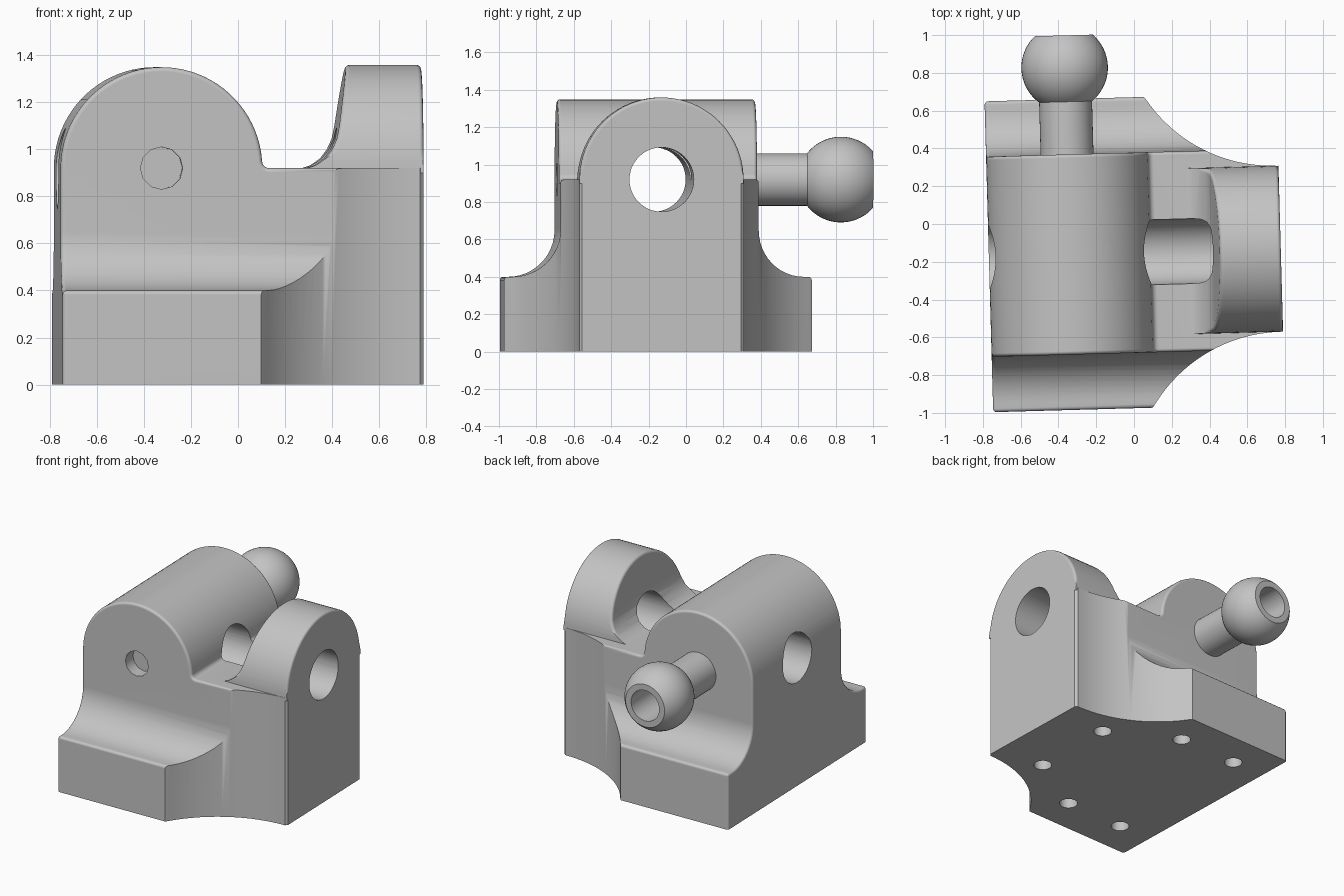
import bpy, bmesh
from math import sin, cos, radians, pi
from mathutils import Matrix, Vector

if "Cube" in bpy.data.objects:
    bpy.data.objects.remove(bpy.data.objects["Cube"], do_unlink=True)

PLACE = Matrix.Rotation(radians(1.6), 4, 'Z') @ Matrix.Translation((0, -0.152, 0))
AXIS_Z = 0.92      # height shared by barrel, lug bore and ball stud
BARREL_X = -0.344

grey = bpy.data.materials.new("plain_grey")
grey.use_nodes = True
grey.diffuse_color = (0.55, 0.55, 0.55, 1)
grey.node_tree.nodes["Principled BSDF"].inputs["Base Color"].default_value = grey.diffuse_color


def arc(u, v, r, start, end, n):
    angles = [radians(start + (end - start) * i / n) for i in range(n + 1)]
    return [(u + r * cos(a), v + r * sin(a)) for a in angles]


def circle(u, v, r, n=48):
    return arc(u, v, r, 0, 360, n)[:-1]


def mirrored(half):
    return half + [(-u, v) for u, v in reversed(half)]


def add_object(name, bm):
    bmesh.ops.recalc_face_normals(bm, faces=bm.faces)
    mesh = bpy.data.meshes.new(name)
    bm.to_mesh(mesh)
    bm.free()
    ob = bpy.data.objects.new(name, mesh)
    bpy.context.collection.objects.link(ob)
    return ob


def prism(name, points, axis, low, high):
    """Extrude a flat outline along the x, y or z axis."""
    place = {'x': lambda u, v, w: (w, u, v),
             'y': lambda u, v, w: (u, w, v),
             'z': lambda u, v, w: (u, v, w)}[axis]
    bm = bmesh.new()
    face = bm.faces.new([bm.verts.new(place(u, v, low)) for u, v in points])
    out = bmesh.ops.extrude_face_region(bm, geom=[face])
    moved = [g for g in out["geom"] if isinstance(g, bmesh.types.BMVert)]
    bmesh.ops.translate(bm, verts=moved, vec=Vector(place(0, 0, high - low)))
    return add_object(name, bm)


def activate(ob):
    bpy.ops.object.select_all(action='DESELECT')
    ob.select_set(True)
    bpy.context.view_layer.objects.active = ob


def combine(ob, other, operation):
    """Apply a boolean and discard the second shape."""
    activate(ob)
    mod = ob.modifiers.new("combine", 'BOOLEAN')
    mod.operation, mod.solver, mod.object = operation, 'EXACT', other
    bpy.ops.object.modifier_apply(modifier=mod.name)
    bpy.data.objects.remove(other, do_unlink=True)


def round_edges(ob, above, width=0.018):
    """Round the sharp outer edges that rise above a height."""
    bm = bmesh.new()
    bm.from_mesh(ob.data)
    edges = [e for e in bm.edges if len(e.link_faces) == 2
             and e.calc_face_angle_signed() > 0.9
             and max(v.co.z for v in e.verts) > above]
    bmesh.ops.bevel(bm, geom=edges, offset=width, offset_type='OFFSET', segments=3,
                    profile=0.5, affect='EDGES', clamp_overlap=False)
    bm.to_mesh(ob.data)
    bm.free()


def finish(ob):
    ob.data.materials.clear()
    ob.data.materials.append(grey)
    ob.data.transform(PLACE)
    activate(ob)
    bpy.ops.object.shade_smooth_by_angle(angle=radians(35))
    mod = ob.modifiers.new("even_normals", 'WEIGHTED_NORMAL')
    mod.keep_sharp = True


# Body: barrel and platform outline, crossed with the stepped side outline
front_outline = ([(-0.773, 0), (0.8, 0), (0.8, AXIS_Z)]
                 + arc(0.114, AXIS_Z + 0.03, 0.03, 270, 180, 5)
                 + arc(BARREL_X, AXIS_Z, 0.429, 9, 180, 40))
body = prism("bracket_body", front_outline, 'y', -0.9, 0.9)
side_outline = mirrored([(-0.823, -0.1), (-0.823, 0.4)]
                        + arc(-0.78, 0.65, 0.25, 270, 360, 12) + [(-0.53, 1.5)])
combine(body, prism("side_cutter", side_outline, 'x', -1, 1), 'INTERSECT')
round_edges(body, 0.01)

# Plan outline with the two scooped corners
scoop = arc(0.758, -1.243, 0.803, 147, 90, 20) + [(0.773, -0.425)]
half_plan = [(-1, -1), (0.066, -1), (0.066, -0.83)] + scoop
plan = half_plan + [(x, -y) for x, y in reversed(half_plan)]
combine(body, prism("plan_cutter", plan, 'z', -0.1, 1.5), 'INTERSECT')

# Lug: round-topped plate with a sweeping inner fillet
lug_outline = [(0.25, 0.9), (0.773, 0.9), (0.773, 1.5), (0.47, 1.5), (0.448, 1.33),
               (0.43, 1.2), (0.416, 1.1), (0.405, 1.045), (0.385, 1.0), (0.355, 0.96),
               (0.315, 0.932), (0.265, 0.915)]
lug = prism("lug", lug_outline, 'y', -0.7, 0.7)
arch = [(-0.439, 0.5), (0.439, 0.5)] + arc(0, AXIS_Z, 0.439, 0, 180, 40)
combine(lug, prism("arch_cutter", arch, 'x', 0, 1), 'INTERSECT')
round_edges(lug, 0.96)
combine(body, lug, 'UNION')

# Cross bore, small front hole and mounting holes
combine(body, prism("bore", circle(0, AXIS_Z, 0.172), 'x', -1, 1), 'DIFFERENCE')
combine(body, prism("front_hole", circle(BARREL_X, AXIS_Z, 0.09, 12), 'y', -0.7, -0.44),
        'DIFFERENCE')
for x, y in ((0.414, 0.302), (-0.055, 0.57), (-0.516, 0.57)):
    for side in (-1, 1):
        combine(body, prism("mount_hole", circle(x, side * y, 0.06, 24), 'z', -0.1, 0.25),
                'DIFFERENCE')
finish(body)

# Ball stud: shaft, truncated ball and end socket turned about the y axis
ball_y = 0.99
profile = ([(0, 0.4), (0.14, 0.4)] + arc(0, ball_y, 0.229, -52.3, 48, 24)
           + [(0.11, ball_y + 0.17), (0.11, ball_y - 0.1), (0, ball_y - 0.1)])
bm = bmesh.new()
verts = [bm.verts.new((BARREL_X + r, y, AXIS_Z)) for r, y in profile]
edges = [bm.edges.new(pair) for pair in zip(verts, verts[1:])]
bmesh.ops.spin(bm, geom=verts + edges, cent=(BARREL_X, 0, AXIS_Z), axis=(0, 1, 0),
               angle=2 * pi, steps=48, use_duplicate=False)
bmesh.ops.remove_doubles(bm, verts=bm.verts, dist=0.0005)
finish(add_object("ball_stud", bm))
